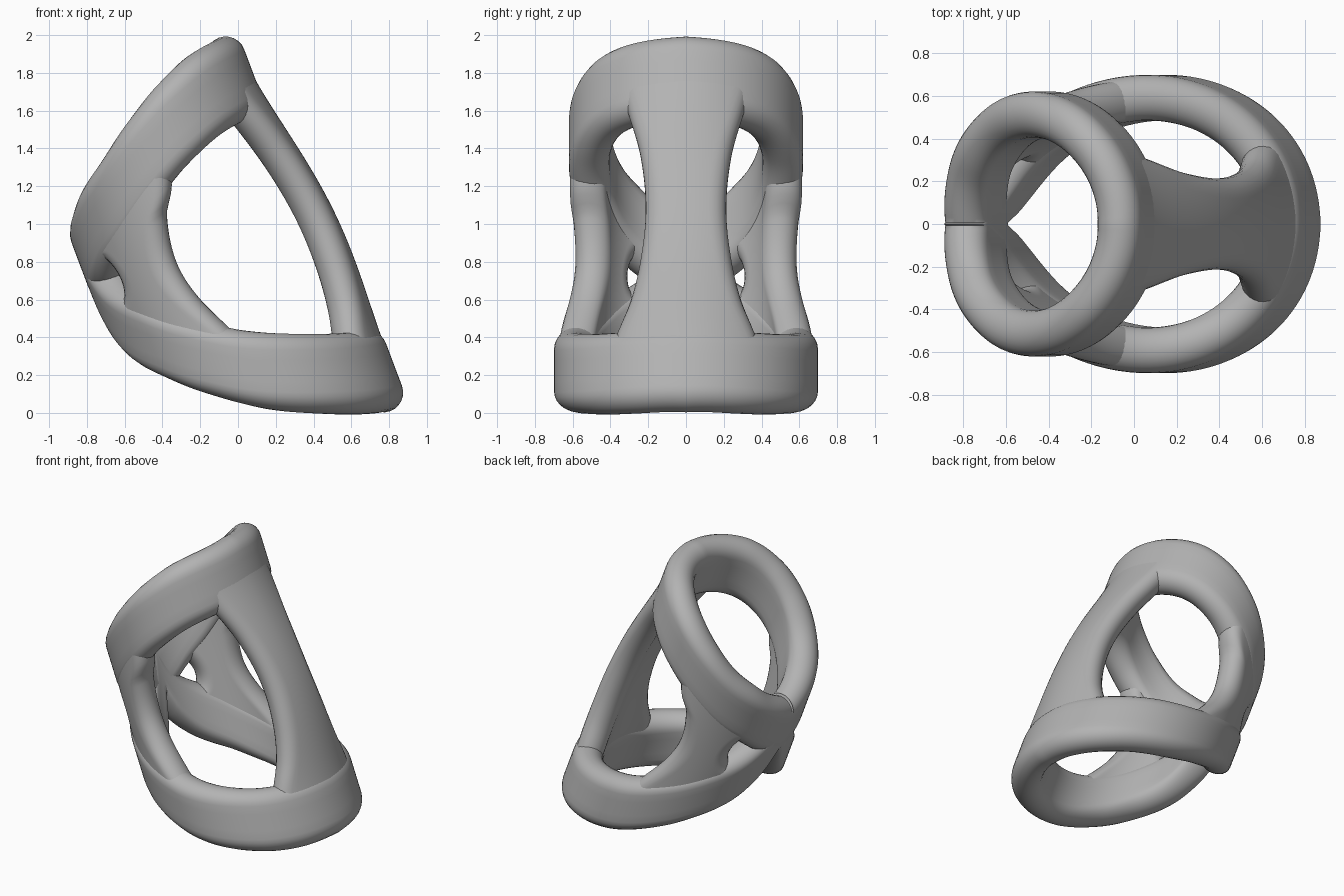
import bpy, bmesh
from math import sin, cos, acos, pi, radians, degrees
from mathutils import Vector, Matrix

if "Cube" in bpy.data.objects:
    bpy.data.objects.remove(bpy.data.objects["Cube"])

grey = bpy.data.materials.new("plain grey")
grey.use_nodes = True
COLOUR = (0.45, 0.45, 0.45, 1)
grey.diffuse_color = COLOUR
grey.node_tree.nodes["Principled BSDF"].inputs["Base Color"].default_value = COLOUR

# The bands share one leaning axis; rise gives the height of the centreline
# by degrees round from the point where the two bands meet
LEAN = Matrix.Rotation(radians(-20.6), 3, 'Y')
LOWER = dict(centre=0.178, radius=0.685,
             rise=[(0, 1.04), (8, .86), (22, .68), (45, .5), (61, .375),
                   (90, .175), (124, .03), (150, -.03), (180, -.05)])
UPPER = dict(centre=0.1, radius=0.608,
             rise=[(0, 1.02), (20, 1.1), (35, 1.18), (55, 1.28), (78, 1.42),
                   (103, 1.55), (132, 1.64), (180, 1.67)])
BAND_HALF, BAND_THICK, STRUT_THICK = 0.225, 0.21, 0.19
WIDEN = 1.02


def smooth_lookup(keys, s):
    """Smooth curve through (position, value) keys."""
    i = max(j for j in range(len(keys) - 1) if keys[j][0] <= s)
    (s0, v0), (s1, v1) = keys[i], keys[i + 1]

    def slope(j):
        a, b = keys[max(j - 1, 0)], keys[min(j + 1, len(keys) - 1)]
        return (b[1] - a[1]) / (b[0] - a[0])
    d = s1 - s0
    f = (s - s0) / d
    return ((2 * f**3 - 3 * f**2 + 1) * v0 + (f**3 - 2 * f**2 + f) * d * slope(i)
            + (3 * f**2 - 2 * f**3) * v1 + (f**3 - f**2) * d * slope(i + 1))


def height(band, angle):
    from_meeting = degrees(acos(max(-1, min(1, -cos(angle)))))
    return smooth_lookup(band["rise"], from_meeting)


def place(centre, radius, angle, h):
    return LEAN @ Vector((centre + radius * cos(angle),
                          WIDEN * radius * sin(angle), h))


def stadium(half, r, flat=10, cap=12):
    """Outline of a bar: (along, across) pairs with round ends."""
    s = half - r
    side = [(s * (1 - 2 * i / flat), r) for i in range(flat)]
    end = [(-s - r * sin(pi * i / cap), r * cos(pi * i / cap)) for i in range(cap)]
    pts = side + end
    return pts + [(-x, -y) for x, y in pts]


def loft(name, loops, ring=False):
    """Skin a row of point loops; either join the row up or cap its ends."""
    bm = bmesh.new()
    rows = [[bm.verts.new(p) for p in loop] for loop in loops]
    n = len(rows[0])
    for i in range(len(rows) if ring else len(rows) - 1):
        a, b = rows[i], rows[(i + 1) % len(rows)]
        for j in range(n):
            k = (j + 1) % n
            bm.faces.new((a[j], a[k], b[k], b[j]))
    if not ring:
        bm.faces.new(rows[0])
        bm.faces.new(rows[-1])
    bmesh.ops.recalc_face_normals(bm, faces=bm.faces)
    mesh = bpy.data.meshes.new(name)
    bm.to_mesh(mesh)
    bm.free()
    mesh.materials.append(grey)
    obj = bpy.data.objects.new(name, mesh)
    bpy.context.collection.objects.link(obj)
    bpy.ops.object.select_all(action='DESELECT')
    obj.select_set(True)
    bpy.context.view_layer.objects.active = obj
    bpy.ops.object.shade_smooth_by_angle(angle=radians(40))


def band(name, spec, steps=120):
    outline = stadium(BAND_HALF, BAND_THICK / 2, flat=4)
    mid = spec["radius"] - BAND_THICK / 2
    loops = []
    for i in range(steps):
        t = 2 * pi * i / steps
        loops.append([place(spec["centre"], mid + y, t, height(spec, t) + x)
                      for x, y in outline])
    loft(name, loops, ring=True)


def strut(name, facing, spread, bulge, flat=16, steps=40):
    """Curved bar between the bands; spread gives its half angle by level."""
    loops = []
    for i in range(steps + 1):
        s = i / steps
        mix = lambda key: LOWER[key] * (1 - s) + UPPER[key] * s
        mid = mix("radius") - 0.008 - STRUT_THICK / 2
        centre = mix("centre") + bulge * sin(pi * s) ** 1.5
        loop = []
        for x, y in stadium(smooth_lookup(spread, s) * mid, STRUT_THICK / 2, flat):
            t = facing + x / mid
            h = height(LOWER, t) * (1 - s) + height(UPPER, t) * s
            loop.append(place(centre, mid + y, t, h))
        loops.append(loop)
    loft(name, loops)


# Bands
band("lower_band", LOWER)
band("upper_band", UPPER)

# Waisted strut on the wide side
strut("waisted_strut", 0,
      [(0, .76), (.12, .64), (.23, .51), (.36, .425), (.54, .385),
       (.73, .45), (.89, .59), (1, .7)], 0.075)

# Pair of side struts, flared at both ends
for side, turn in (("left", -0.95), ("right", 0.95)):
    strut(side + "_side_strut", pi + turn,
          [(0, .77), (.15, .58), (.34, .37), (.53, .31), (.74, .42),
           (.82, .58), (1, .75)], 0.0)
